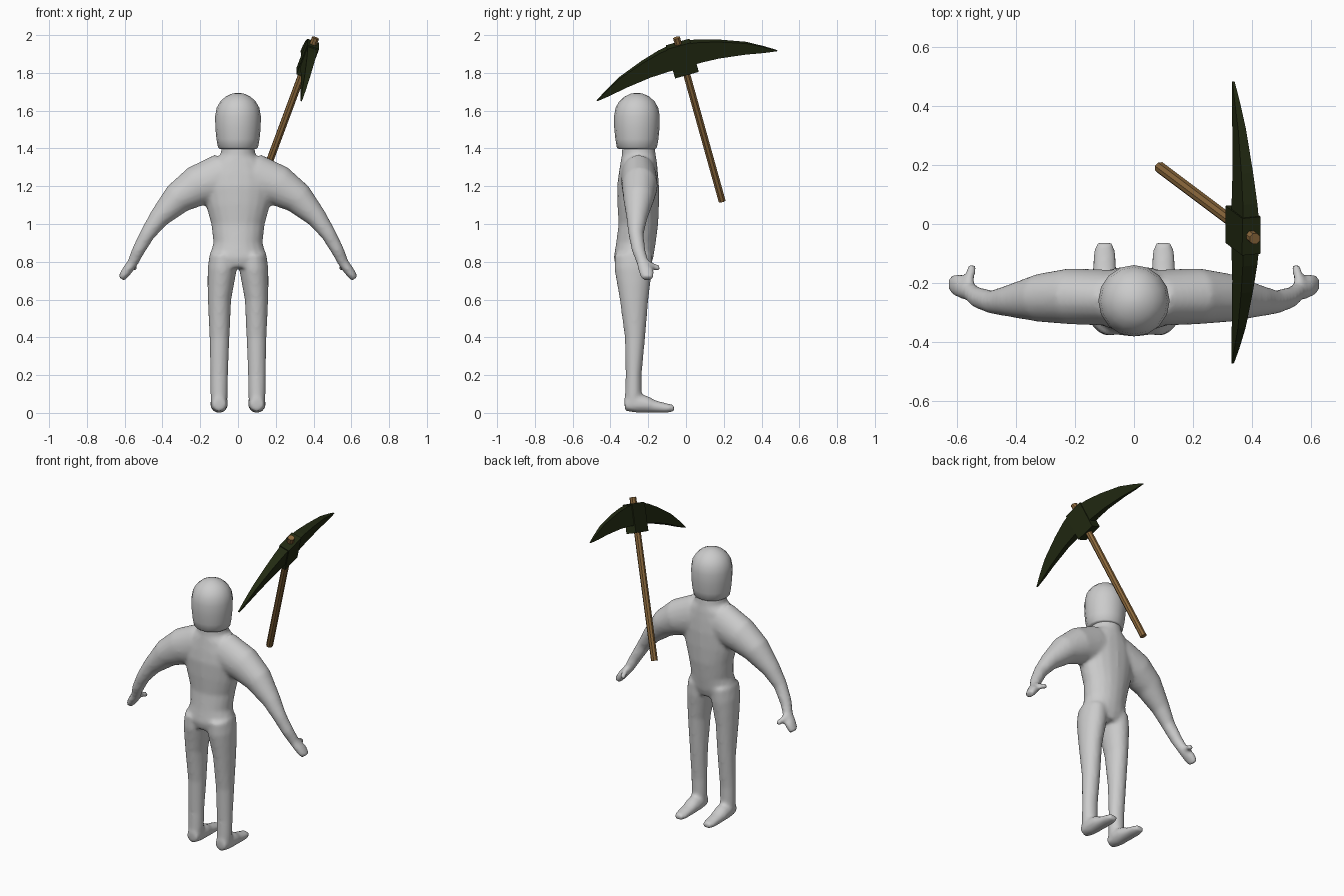
import bpy
import bmesh
import math
from mathutils import Vector, Matrix

cube = bpy.data.objects.get("Cube")
if cube:
    bpy.data.objects.remove(cube, do_unlink=True)

X, Y, Z = Vector((1, 0, 0)), Vector((0, 1, 0)), Vector((0, 0, 1))


def material(name, rgb):
    mat = bpy.data.materials.new(name)
    mat.use_nodes = True
    color = (*rgb, 1.0)
    mat.diffuse_color = color
    mat.node_tree.nodes["Principled BSDF"].inputs["Base Color"].default_value = color
    return mat


def loft(bm, sections, side, sides=20, phase=0.0):
    """Closed tube through (centre, radius across, radius along side)."""
    centres = [Vector(s[0]) for s in sections]
    rings = []
    for i, (_, across, along) in enumerate(sections):
        tangent = centres[min(i + 1, len(centres) - 1)] - centres[max(i - 1, 0)]
        normal = side.cross(tangent).normalized()
        ring = []
        for k in range(sides):
            a = math.tau * k / sides + phase
            p = centres[i] + normal * across * math.cos(a) + side * along * math.sin(a)
            ring.append(bm.verts.new(p))
        rings.append(ring)
    for low, high in zip(rings, rings[1:]):
        for k in range(sides):
            n = (k + 1) % sides
            bm.faces.new((low[k], low[n], high[n], high[k]))
    bm.faces.new(rings[0][::-1])
    bm.faces.new(rings[-1])


def finish(bm, name, mat):
    bmesh.ops.recalc_face_normals(bm, faces=bm.faces)
    mesh = bpy.data.meshes.new(name)
    bm.to_mesh(mesh)
    bm.free()
    mesh.materials.append(mat)
    obj = bpy.data.objects.new(name, mesh)
    bpy.context.collection.objects.link(obj)
    return obj


def smooth(obj, degrees):
    bpy.ops.object.select_all(action='DESELECT')
    obj.select_set(True)
    bpy.context.view_layer.objects.active = obj
    bpy.ops.object.shade_smooth_by_angle(angle=math.radians(degrees))


grey = material("pale grey", (0.6, 0.6, 0.6))
wood = material("brown wood", (0.26, 0.14, 0.045))
metal = material("dark green metal", (0.016, 0.023, 0.006))

# Torso and neck: height, half width, centre y, half depth
body = bmesh.new()
torso = [(0.77, 0.14, -0.28, 0.09), (0.82, 0.155, -0.278, 0.105),
         (0.9, 0.13, -0.265, 0.105), (1.0, 0.142, -0.252, 0.105),
         (1.1, 0.17, -0.253, 0.11), (1.2, 0.19, -0.254, 0.111),
         (1.27, 0.18, -0.252, 0.104), (1.33, 0.14, -0.25, 0.096),
         (1.365, 0.092, -0.25, 0.09), (1.42, 0.086, -0.252, 0.086)]
loft(body, [((0, y, z), w, d) for z, w, y, d in torso], Y)

for s in (1, -1):
    # Arm and hand: x, y, z, half thickness, half depth
    arm = [(0.08, -0.25, 1.245, 0.13, 0.095), (0.22, -0.245, 1.2, 0.108, 0.095),
           (0.32, -0.25, 1.135, 0.084, 0.082), (0.42, -0.26, 1.03, 0.054, 0.055),
           (0.48, -0.265, 0.945, 0.04, 0.04), (0.53, -0.25, 0.855, 0.034, 0.036),
           (0.56, -0.228, 0.79, 0.028, 0.032), (0.59, -0.21, 0.75, 0.027, 0.042),
           (0.618, -0.205, 0.71, 0.02, 0.032)]
    loft(body, [((s * x, y, z), t, d) for x, y, z, t, d in arm], Y)
    # Thumb
    loft(body, [((s * 0.565, -0.21, 0.79), 0.02, 0.02),
                ((s * 0.555, -0.17, 0.775), 0.018, 0.018),
                ((s * 0.548, -0.138, 0.763), 0.015, 0.015)], X)
    # Leg: height, centre x, half width, centre y, half depth
    leg = [(0.84, 0.08, 0.07, -0.278, 0.1), (0.76, 0.084, 0.077, -0.279, 0.1),
           (0.68, 0.092, 0.07, -0.277, 0.088), (0.6, 0.098, 0.062, -0.275, 0.076),
           (0.4, 0.098, 0.053, -0.27, 0.054), (0.2, 0.1, 0.047, -0.277, 0.042),
           (0.1, 0.1, 0.046, -0.279, 0.044), (0.02, 0.1, 0.042, -0.282, 0.044)]
    loft(body, [((s * x, y, z), w, d) for z, x, w, y, d in leg], Y)
    # Foot: y, centre height, half width, half height
    foot = [(-0.325, 0.045, 0.035, 0.035), (-0.26, 0.05, 0.047, 0.05),
            (-0.21, 0.045, 0.046, 0.045), (-0.165, 0.033, 0.042, 0.033),
            (-0.1, 0.025, 0.038, 0.025), (-0.063, 0.024, 0.029, 0.018)]
    loft(body, [((s * 0.1, y, z), h, w) for y, z, w, h in foot], X)

# Fuse the limbs into one smooth skin
skin = finish(body, "body", grey)
fuse = skin.modifiers.new("fuse", 'REMESH')
fuse.mode = 'VOXEL'
fuse.voxel_size = 0.011
fuse.use_smooth_shade = True
soften = skin.modifiers.new("soften", 'SMOOTH')
soften.factor = 0.5
soften.iterations = 6

# Head: height, radius
head = bmesh.new()
profile = [(1.398, 0.098), (1.405, 0.106), (1.45, 0.114), (1.51, 0.12), (1.57, 0.121),
           (1.615, 0.113), (1.65, 0.093), (1.675, 0.065), (1.69, 0.032), (1.694, 0.008)]
loft(head, [((0, -0.26, z), r, r) for z, r in profile], Y, 16)
smooth(finish(head, "head", grey), 50)

# Pickaxe frame: z runs up the handle, x along the blades
bottom, top = Vector((0.09, 0.19, 1.125)), Vector((0.41, -0.05, 1.985))
up = (top - bottom).normalized()
along = Vector((0, 0.965, 0.263))
along = (along - up * along.dot(up)).normalized()
frame = Matrix((along, up.cross(along), up)).transposed().to_4x4()
frame.translation = bottom.lerp(top, 0.873)

handle = bmesh.new()
loft(handle, [((0, 0, z), 0.02, 0.02) for z in (-0.832, 0.121)], Y, 8, math.pi / 8)
finish(handle, "pickaxe_handle", wood).matrix_world = frame

# Pickaxe head: socket block with two curved tapering blades
pick = bmesh.new()
block = Matrix.Diagonal((0.13, 0.066, 0.17, 1))
bmesh.ops.create_cube(pick, size=1, matrix=block)
blade = [(0.04, 0.02, 0.062, 0.029), (0.1, 0.015, 0.057, 0.026),
         (0.2, -0.003, 0.046, 0.021), (0.34, -0.04, 0.031, 0.014),
         (0.43, -0.075, 0.016, 0.009), (0.495, -0.1, 0.002, 0.004)]
for s in (1, -1):
    loft(pick, [((s * x, 0, z), h * math.sqrt(2), w * math.sqrt(2))
                for x, z, h, w in blade], Y, 4, math.pi / 4)
finish(pick, "pickaxe_head", metal).matrix_world = frame
